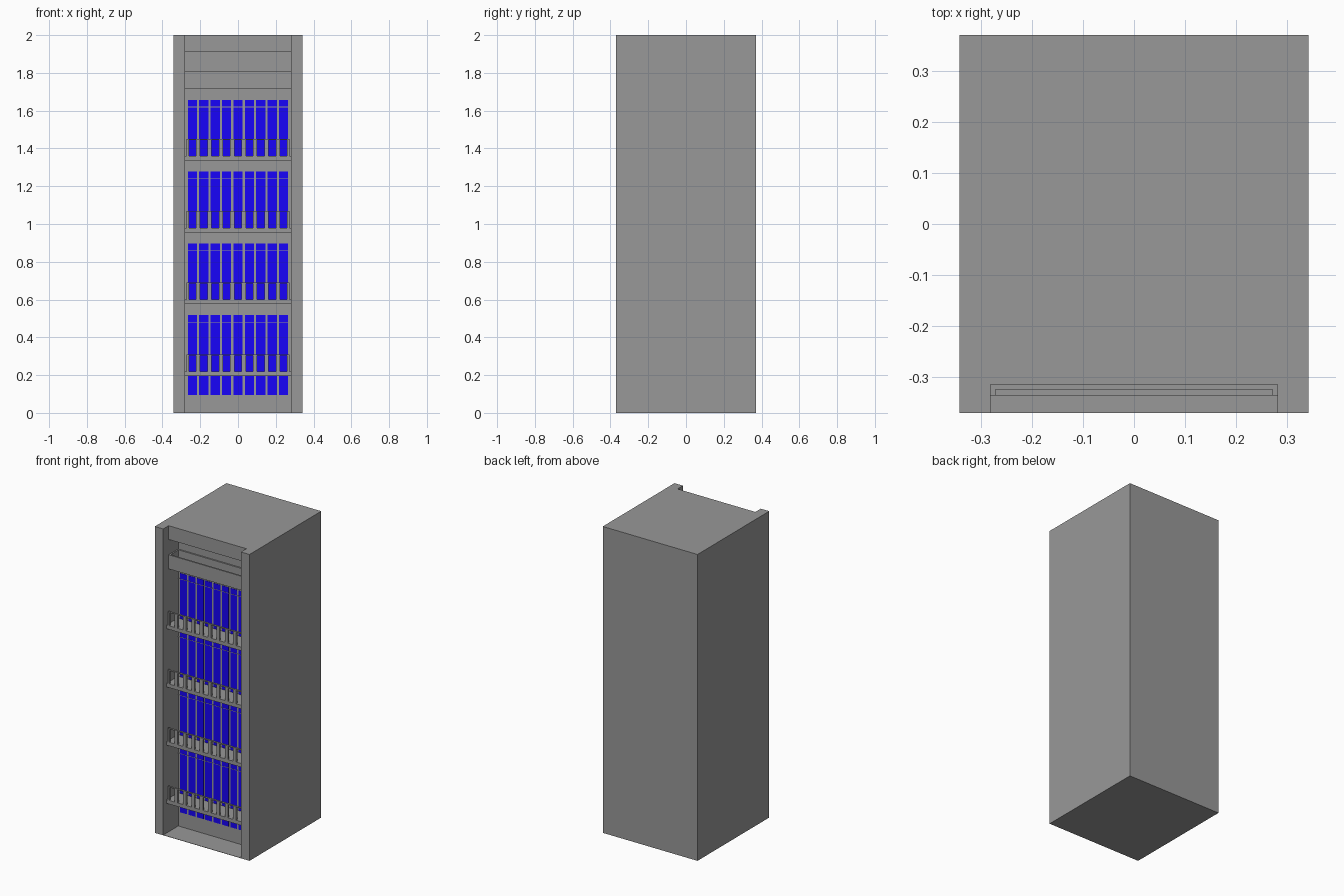
import bpy, bmesh
from mathutils import Vector

if "Cube" in bpy.data.objects:
    bpy.data.objects.remove(bpy.data.objects["Cube"])

# Main dimensions
HX, HY, H = 0.342, 0.37, 2.0
IN_X = 0.281                      # half width of the front recess
BACK_Y, FASCIA_Y, SHELF_Y = -0.215, -0.314, -0.336
ROWS = [0.20 + 0.38 * i for i in range(4)]
COLS = [(i - 4) * 0.0603 for i in range(9)]
STRIP_W, WINDOW_W = 0.049, 0.038


def material(name, colour):
    mat = bpy.data.materials.new(name)
    mat.diffuse_color = colour
    mat.use_nodes = True
    mat.node_tree.nodes["Principled BSDF"].inputs["Base Color"].default_value = mat.diffuse_color
    return mat


grey = material("dark_grey", (0.315, 0.315, 0.315, 1))
blue = material("blue_panel", (0.009, 0.001, 0.95, 1))


def finish(name, bm, mat):
    bmesh.ops.recalc_face_normals(bm, faces=bm.faces)
    me = bpy.data.meshes.new(name)
    bm.to_mesh(me)
    bm.free()
    me.materials.append(mat)
    ob = bpy.data.objects.new(name, me)
    bpy.context.collection.objects.link(ob)
    return ob


def boxes(name, spans, mat=grey):
    """One object made of boxes given as (x0, x1, y0, y1, z0, z1)."""
    bm = bmesh.new()
    for x0, x1, y0, y1, z0, z1 in spans:
        cube = bmesh.ops.create_cube(bm, size=1)["verts"]
        for v in cube:
            v.co = Vector((x0 + (v.co.x + 0.5) * (x1 - x0),
                           y0 + (v.co.y + 0.5) * (y1 - y0),
                           z0 + (v.co.z + 0.5) * (z1 - z0)))
    return finish(name, bm, mat)


# Cabinet body: U-shaped plan extruded upwards
plan = [(-HX, -HY), (-IN_X, -HY), (-IN_X, BACK_Y), (IN_X, BACK_Y),
        (IN_X, -HY), (HX, -HY), (HX, HY), (-HX, HY)]
bm = bmesh.new()
base = bm.faces.new([bm.verts.new((x, y, 0)) for x, y in plan])
ext = bmesh.ops.extrude_face_region(bm, geom=[base])["geom"]
bmesh.ops.translate(bm, vec=(0, 0, H),
                    verts=[g for g in ext if isinstance(g, bmesh.types.BMVert)])
finish("cabinet_body", bm, grey)

# Recess floor and top fascia
boxes("recess_floor", [(-IN_X, IN_X, -HY, BACK_Y, 0, 0.002)])
boxes("top_fascia", [(-IN_X, IN_X, FASCIA_Y, BACK_Y, 1.91, H)])

# Open tray under the fascia: front, back, floor and two sides
TY0, TY1 = FASCIA_Y + 0.01, BACK_Y - 0.009
boxes("upper_tray", [
    (-IN_X, IN_X, FASCIA_Y, TY0, 1.718, 1.81),
    (-IN_X, IN_X, TY1, BACK_Y, 1.718, 1.81),
    (-IN_X, IN_X, TY0, TY1, 1.718, 1.73),
    (-IN_X, -IN_X + 0.009, TY0, TY1, 1.73, 1.81),
    (IN_X - 0.009, IN_X, TY0, TY1, 1.73, 1.81)])

# Shelves, each with a slotted front guard
edges = [-0.272]
for c in COLS:
    edges += [c - WINDOW_W / 2, c + WINDOW_W / 2]
edges.append(0.272)
for n, z in enumerate(ROWS, 1):
    boxes(f"shelf_{n}", [(-IN_X, IN_X, SHELF_Y, BACK_Y, z - 0.004, z + 0.02)])
    y0, y1 = SHELF_Y, SHELF_Y + 0.012
    guard = [(a, b, y0, y1, z + 0.02, z + 0.105)
             for a, b in zip(edges[::2], edges[1::2])]
    guard.append((-0.272, 0.272, y0, y1, z + 0.105, z + 0.11))
    boxes(f"shelf_guard_{n}", guard)
    # Thin seam bar across the back panel
    boxes(f"back_seam_{n}", [(-IN_X, IN_X, BACK_Y - 0.003, BACK_Y,
                              z + 0.278, z + 0.281)])

# Blue back strips for every row, plus the short ones below the lowest shelf
spans = [(z + 0.02, z + 0.317) for z in ROWS] + [(0.096, 0.196)]
boxes("blue_back_strips",
      [(c - STRIP_W / 2, c + STRIP_W / 2, BACK_Y - 0.002, BACK_Y, z0, z1)
       for z0, z1 in spans for c in COLS], blue)
